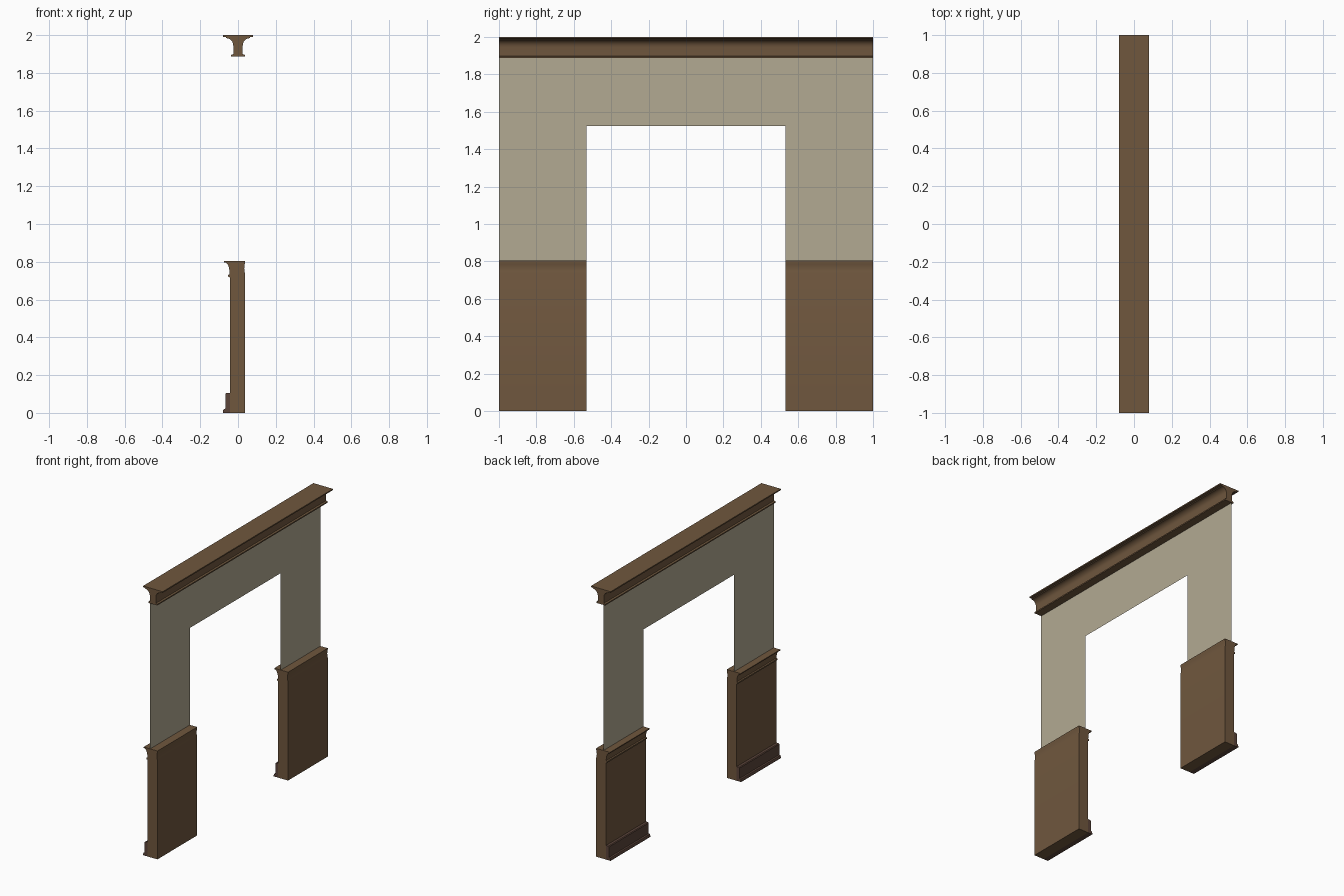
import bpy, bmesh, math

if "Cube" in bpy.data.objects:
    bpy.data.objects.remove(bpy.data.objects["Cube"])


def material(name, rgb):
    m = bpy.data.materials.new(name)
    m.diffuse_color = (*rgb, 1)
    m.use_nodes = True
    m.node_tree.nodes["Principled BSDF"].inputs["Base Color"].default_value = m.diffuse_color
    return m


wood = material("brown_wood", (0.16, 0.095, 0.048))
dark_wood = material("dark_wood", (0.105, 0.058, 0.042))
plaster = material("plaster", (0.45, 0.40, 0.29))


def finish(bm, name, mat):
    mesh = bpy.data.meshes.new(name)
    bm.to_mesh(mesh)
    bm.free()
    obj = bpy.data.objects.new(name, mesh)
    bpy.context.collection.objects.link(obj)
    mesh.materials.append(mat)
    return obj


def extrude_profile(name, profile, y0, y1, mat):
    """Sweep a closed (x, z) outline along y."""
    bm = bmesh.new()
    face = bm.faces.new([bm.verts.new((x, y0, z)) for x, z in profile])
    ext = bmesh.ops.extrude_face_region(bm, geom=[face])
    moved = [v for v in ext["geom"] if isinstance(v, bmesh.types.BMVert)]
    bmesh.ops.translate(bm, verts=moved, vec=(0, y1 - y0, 0))
    bmesh.ops.recalc_face_normals(bm, faces=bm.faces)
    obj = finish(bm, name, mat)
    bpy.ops.object.select_all(action='DESELECT')
    obj.select_set(True)
    bpy.context.view_layer.objects.active = obj
    bpy.ops.object.shade_smooth_by_angle(angle=math.radians(30))
    return obj


def cove(x0, z0, x1, z1, n=6):
    """Concave quarter curve: vertical at (x0, z0), horizontal at (x1, z1)."""
    return [(x1 + (x0 - x1) * math.cos(a), z0 + (z1 - z0) * math.sin(a))
            for a in (math.pi / 2 * i / n for i in range(n + 1))]


# Half-height wainscot with a moulded cap and a small bead
wainscot = [(0.038, 0), (0.038, 0.735), (0.034, 0.75), (0.033, 0.765),
            (0.035, 0.785), (0.038, 0.795), (0.038, 0.805),
            (-0.075, 0.805), (-0.075, 0.798)]
wainscot += cove(-0.044, 0.735, -0.068, 0.796)[::-1]
wainscot += [(-0.052, 0.731), (-0.052, 0.721), (-0.043, 0.717), (-0.043, 0)]

# Baseboard with a shoe moulding
baseboard = [(-0.043, 0), (-0.08, 0), (-0.08, 0.01), (-0.076, 0.019),
             (-0.067, 0.023), (-0.067, 0.1), (-0.062, 0.105), (-0.043, 0.105)]

for side, y0, y1 in (("front", -1, -0.533), ("back", 0.533, 1)):
    extrude_profile(side + "_wainscot", wainscot, y0, y1, wood)
    extrude_profile(side + "_baseboard", baseboard, y0, y1, dark_wood)

# Crown cornice, symmetric about x = 0
half = [(0.037, 1.886), (0.037, 1.895), (0.025, 1.899)]
half += cove(0.025, 1.945, 0.062, 1.984)
half += [(0.064, 1.989), (0.08, 1.991), (0.08, 2.0)]
cornice = half + [(-x, z) for x, z in reversed(half)]
extrude_profile("cornice", cornice, -1, 1, wood)

# Thin plaster wall sheet around the opening
outline = [(-1, 0.8), (-0.533, 0.8), (-0.533, 1.525), (0.533, 1.525),
           (0.533, 0.8), (1, 0.8), (1, 1.89), (-1, 1.89)]
bm = bmesh.new()
bm.faces.new([bm.verts.new((-0.022, y, z)) for y, z in outline])
finish(bm, "wall", plaster)
